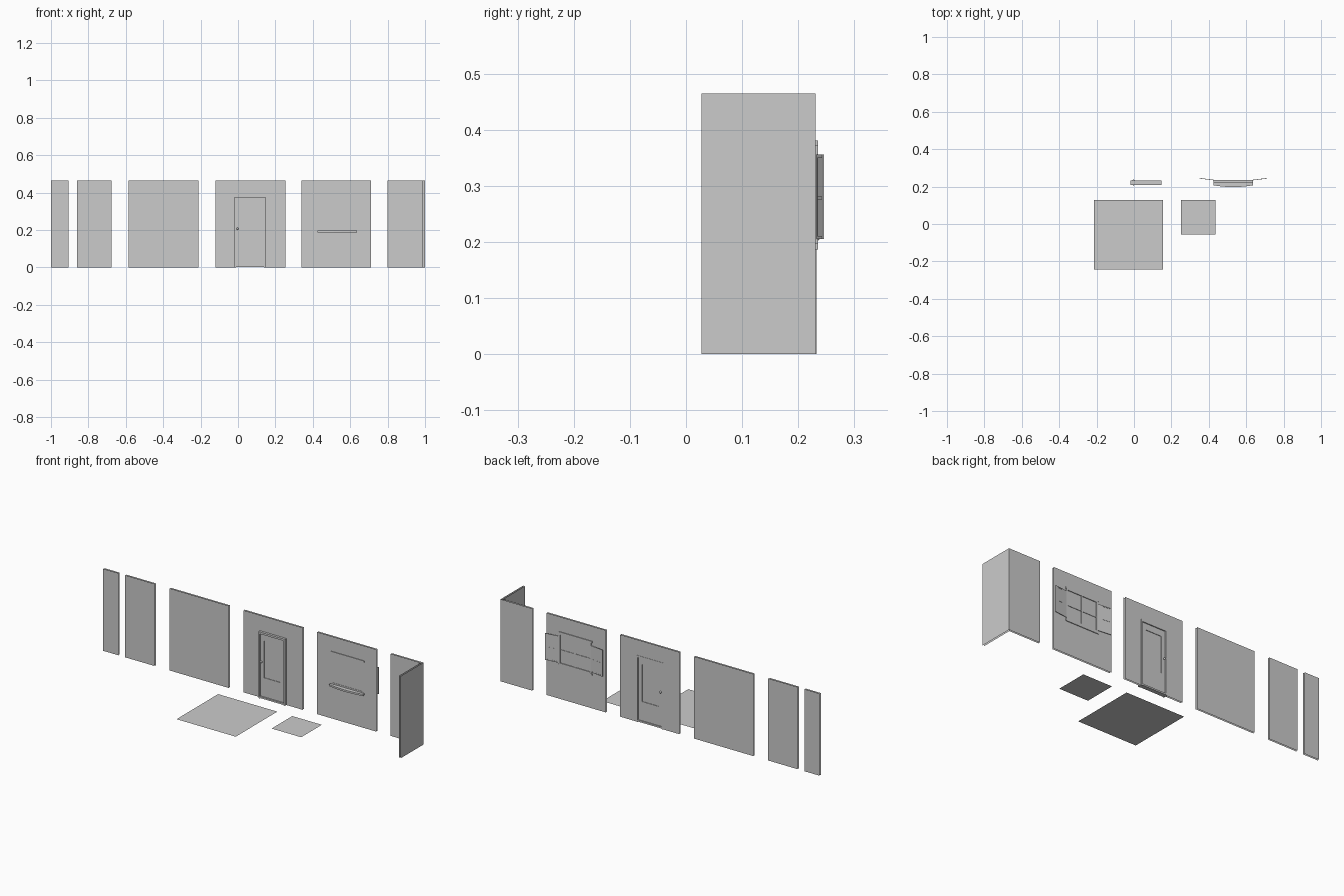
import bpy, bmesh, math
from mathutils import Vector

if "Cube" in bpy.data.objects:
    bpy.data.objects.remove(bpy.data.objects["Cube"])

H, YF, YB = 0.465, 0.2215, 0.231   # wall height, inner and outer wall planes


def finish(name, bm):
    me = bpy.data.meshes.new(name)
    bm.to_mesh(me)
    bm.free()
    ob = bpy.data.objects.new(name, me)
    bpy.context.collection.objects.link(ob)
    return ob


def quad(bm, *pts):
    bm.faces.new([bm.verts.new(p) for p in pts])


def upright(bm, a, b, z0=0.0, z1=H):
    """Vertical rectangle above the segment a-b."""
    quad(bm, (*a, z0), (*b, z0), (*b, z1), (*a, z1))


def add_box(bm, x, y, z):
    vs = bmesh.ops.create_cube(bm, size=1)["verts"]
    for v in vs:
        v.co = Vector([r[0] if c < 0 else r[1] for r, c in zip((x, y, z), v.co)])


def boxes(name, *items):
    bm = bmesh.new()
    for it in items:
        add_box(bm, *it)
    return finish(name, bm)


def frame(x, y, z, w):
    """Four bars forming a rectangular frame."""
    (x0, x1), (z0, z1) = x, z
    return [((x0, x0 + w), y, z), ((x1 - w, x1), y, z),
            ((x0 + w, x1 - w), y, (z0, z0 + w)), ((x0 + w, x1 - w), y, (z1 - w, z1))]


# Straight wall panels: inner and outer skins, open edges
DX0, DX1, DZ1 = -0.018, 0.148, 0.375
for name, x0, x1 in (("quarter_wall", -1, -0.905), ("half_wall", -0.862, -0.677),
                     ("full_wall", -0.585, -0.212), ("window_wall", 0.34, 0.712)):
    bm = bmesh.new()
    upright(bm, (x0, YF), (x1, YF))
    upright(bm, (x1, YB), (x0, YB))
    finish(name, bm)

# Wall with door opening
bm = bmesh.new()
for y in (YF, YB):
    upright(bm, (-0.12, y), (DX0, y))
    upright(bm, (DX1, y), (0.253, y))
    upright(bm, (DX0, y), (DX1, y), DZ1)
finish("door_wall", bm)

# Corner wall
bm = bmesh.new()
upright(bm, (0.80, YF), (0.99, YF))
upright(bm, (0.99, YF), (0.99, 0.028))
upright(bm, (1.0, 0.028), (1.0, YB))
upright(bm, (1.0, YB), (0.80, YB))
finish("corner_wall", bm)

# Floor tiles
for name, x0, x1, y0, y1 in (("large_floor", -0.215, 0.156, -0.243, 0.129),
                             ("small_floor", 0.25, 0.435, -0.056, 0.129)):
    bm = bmesh.new()
    quad(bm, (x0, y0, 0), (x1, y0, 0), (x1, y1, 0), (x0, y1, 0))
    finish(name, bm)

# Door: surround, leaf with recessed panel, knobs
fy = (0.208, 0.2325)
boxes("door_frame", ((DX0, DX0 + 0.008), fy, (0, DZ1)), ((DX1 - 0.008, DX1), fy, (0, DZ1)),
      ((DX0, DX1), fy, (0.366, 0.377)), ((DX0, DX1), fy, (0.003, 0.012)))
ly = (0.216, 0.227)
boxes("door_leaf", ((-0.01, 0.013), ly, (0.012, 0.366)), ((0.117, 0.14), ly, (0.012, 0.366)),
      ((0.013, 0.117), ly, (0.012, 0.12)), ((0.013, 0.117), ly, (0.33, 0.366)),
      ((0.013, 0.117), (0.219, 0.224), (0.12, 0.33)))
for side, y in (("front", 0.212), ("back", 0.232)):
    bm = bmesh.new()
    bmesh.ops.create_uvsphere(bm, u_segments=12, v_segments=8, radius=0.006)
    bmesh.ops.translate(bm, verts=bm.verts, vec=(-0.003, y, 0.207))
    for f in bm.faces:
        f.smooth = True
    finish(side + "_door_knob", bm)

# Window: frame, mullion and rail on the outside of the wall
WX, WZ = (0.43, 0.632), (0.197, 0.372)
wy = (0.22, 0.235)
boxes("window_frame", *frame(WX, wy, WZ, 0.008),
      ((0.527, 0.535), (0.2225, 0.234), (0.205, 0.364)),
      ((0.438, 0.624), (0.2214, 0.2335), (0.277, 0.281)))
boxes("window_lintel", ((0.425, 0.637), (0.218, 0.235), (0.372, 0.381)))

# Bowed sill
bm = bmesh.new()
pts = [(0.425, 0.235), (0.425, 0.207)]
pts += [(0.531 + 0.106 * t, 0.197 + 0.010 * t * t) for t in (-0.6, -0.2, 0.2, 0.6)]
pts += [(0.637, 0.207), (0.637, 0.235)]
f = bm.faces.new([bm.verts.new((*p, 0.187)) for p in pts])
top = bmesh.ops.extrude_face_region(bm, geom=[f])["geom"]
bmesh.ops.translate(bm, verts=[g for g in top if isinstance(g, bmesh.types.BMVert)], vec=(0, 0, 0.01))
bmesh.ops.recalc_face_normals(bm, faces=bm.faces)
finish("window_sill", bm)

# Opened shutters, hinged at the frame sides
for name, s in (("left_shutter", -1), ("right_shutter", 1)):
    xs = tuple(sorted((0, s * 0.08)))
    ob = boxes(name, *frame(xs, (-0.0015, 0.0015), (0.205, 0.356), 0.006),
               ((xs[0] + 0.006, xs[1] - 0.006), (-0.0007, 0.0007), (0.211, 0.35)),
               ((xs[0] + 0.006, xs[1] - 0.006), (-0.0013, 0.0013), (0.276, 0.281)))
    ob.location = (0.531 + s * 0.101, 0.2345, 0)
    ob.rotation_euler.z = s * math.radians(7)
